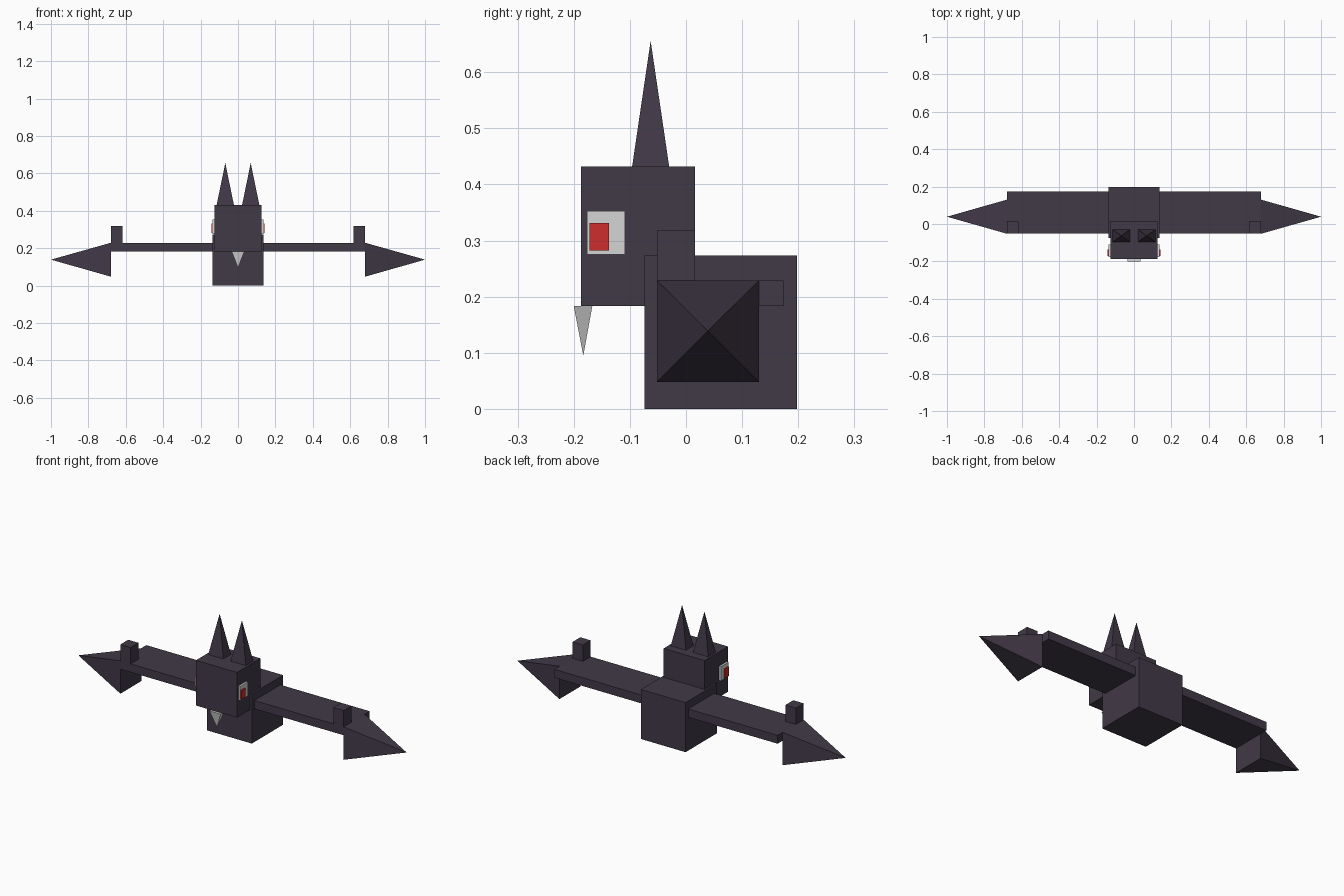
import bpy
import bmesh

cube = bpy.data.objects.get("Cube")
if cube:
    bpy.data.objects.remove(cube, do_unlink=True)


def material(name, rgb):
    m = bpy.data.materials.new(name)
    m.use_nodes = True
    m.diffuse_color = (*rgb, 1)
    m.node_tree.nodes["Principled BSDF"].inputs["Base Color"].default_value = (*rgb, 1)
    return m


DARK = material("dark purple fur", (0.053, 0.041, 0.063))
WHITE = material("off white", (0.66, 0.66, 0.66))
RED = material("red", (0.62, 0.026, 0.026))


def finish(name, bm, mat):
    bmesh.ops.recalc_face_normals(bm, faces=bm.faces)
    mesh = bpy.data.meshes.new(name)
    bm.to_mesh(mesh)
    bm.free()
    mesh.materials.append(mat)
    obj = bpy.data.objects.new(name, mesh)
    bpy.context.collection.objects.link(obj)
    return obj


def box(name, xs, ys, zs, mat):
    """Box spanning the given (low, high) ranges."""
    bm = bmesh.new()
    bmesh.ops.create_cube(bm, size=1)
    for v in bm.verts:
        v.co = [r[0] if c < 0 else r[1] for c, r in zip(v.co, (xs, ys, zs))]
    return finish(name, bm, mat)


def pyramid(name, base, apex, mat):
    """Pyramid from four base corners and an apex."""
    bm = bmesh.new()
    corners = [bm.verts.new(p) for p in base]
    tip = bm.verts.new(apex)
    bm.faces.new(corners)
    for a, b in zip(corners, corners[1:] + corners[:1]):
        bm.faces.new((a, b, tip))
    return finish(name, bm, mat)


def rect(a, b):
    """Corners of a rectangle in order around its edge."""
    return [(a[0], b[0]), (a[1], b[0]), (a[1], b[1]), (a[0], b[1])]


# Body and head
box("body", (-0.136, 0.136), (-0.074, 0.198), (0, 0.273), DARK)
box("head", (-0.125, 0.125), (-0.187, 0.016), (0.183, 0.432), DARK)

# Single fang under the front of the head
pyramid("fang", [(x, y, 0.183) for x, y in rect((-0.034, 0.034), (-0.2, -0.167))],
        (0, -0.183, 0.095), WHITE)

# Paired parts
for side, s in (("left", 1), ("right", -1)):
    def span(a, b):
        return tuple(sorted((s * a, s * b)))

    # Ear
    pyramid(side + "_ear",
            [(x, y, 0.432) for x, y in rect(span(0.022, 0.114), (-0.096, -0.03))],
            (s * 0.068, -0.063, 0.656), DARK)
    # Eye and pupil
    box(side + "_eye", span(0.125, 0.136), (-0.176, -0.109), (0.275, 0.353), WHITE)
    box(side + "_pupil", span(0.136, 0.142), (-0.172, -0.137), (0.282, 0.331), RED)
    # Wing with thumb claw and pointed tip
    box(side + "_wing", span(0.136, 0.68), (-0.052, 0.174), (0.183, 0.229), DARK)
    box(side + "_wing_claw", span(0.617, 0.68), (-0.052, 0.016), (0.229, 0.319), DARK)
    pyramid(side + "_wing_tip",
            [(s * 0.68, y, z) for y, z in rect((-0.052, 0.13), (0.048, 0.229))],
            (s, 0.039, 0.139), DARK)
